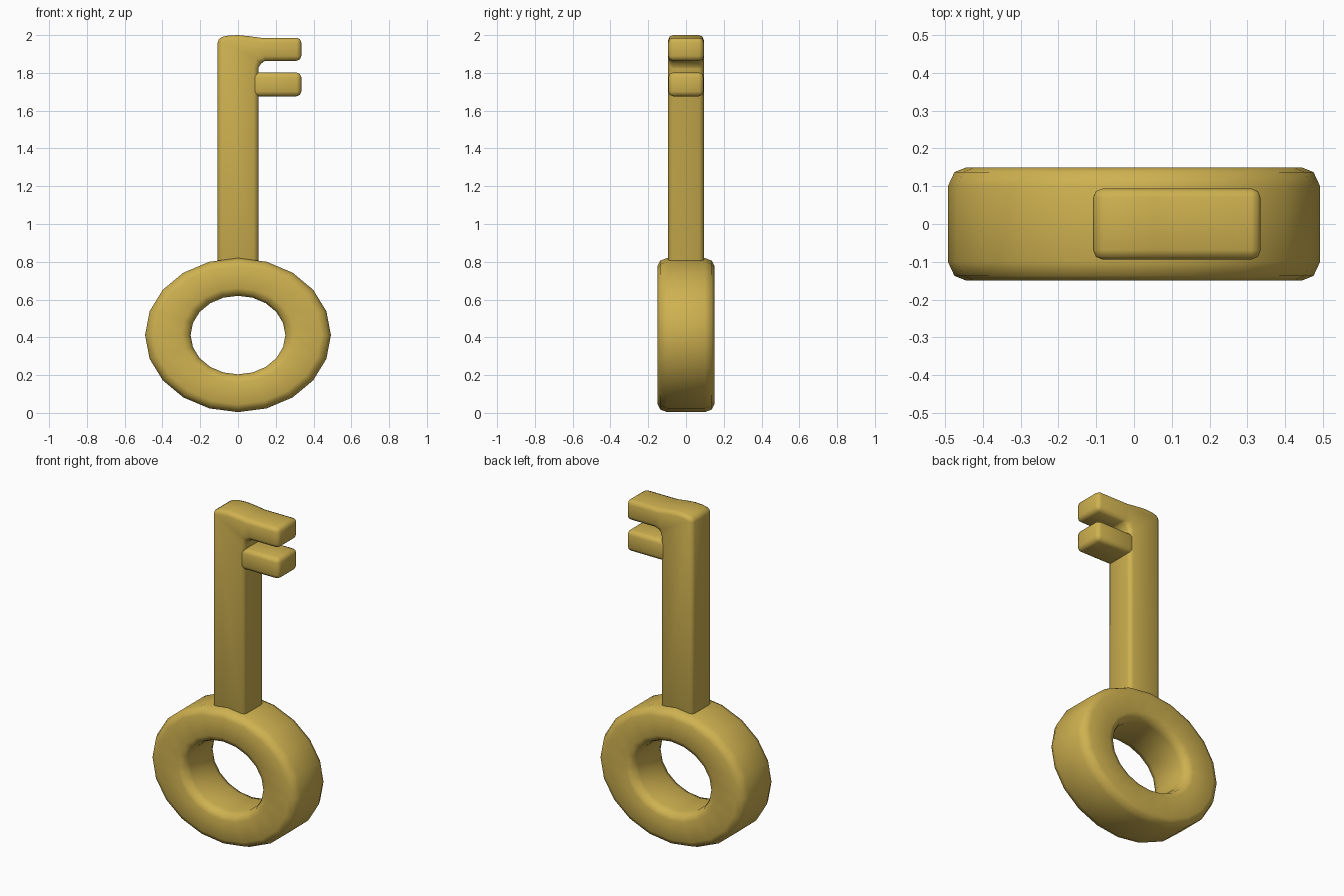
import bpy, bmesh
from math import sin, cos, tau

if "Cube" in bpy.data.objects:
    bpy.data.objects.remove(bpy.data.objects["Cube"])

gold = bpy.data.materials.new("gold")
gold.diffuse_color = (0.62, 0.44, 0.08, 1)
gold.use_nodes = True
gold.node_tree.nodes["Principled BSDF"].inputs["Base Color"].default_value = gold.diffuse_color


def finish(name, bm, bevel=0):
    bmesh.ops.recalc_face_normals(bm, faces=bm.faces)
    mesh = bpy.data.meshes.new(name)
    bm.to_mesh(mesh)
    bm.free()
    mesh.materials.append(gold)
    obj = bpy.data.objects.new(name, mesh)
    bpy.context.collection.objects.link(obj)
    mesh.shade_smooth()
    if bevel:
        mod = obj.modifiers.new("rounded_edges", "BEVEL")
        mod.width = bevel
        mod.segments = 2
        mod.limit_method = "ANGLE"
        mod.angle_limit = 0.7
    return obj


def slab(name, outline, half_depth, bevel):
    """Extrude an x-z outline along y and round its edges."""
    bm = bmesh.new()
    face = bm.faces.new([bm.verts.new((x, -half_depth, z)) for x, z in outline])
    ext = bmesh.ops.extrude_face_region(bm, geom=[face])["geom"]
    verts = [g for g in ext if isinstance(g, bmesh.types.BMVert)]
    bmesh.ops.translate(bm, verts=verts, vec=(0, 2 * half_depth, 0))
    return finish(name, bm, bevel)


# Oval ring handle: rounded section (radius factor, y) swept round 20 sides
half = [(0.51, 0.10), (0.54, 0.137), (0.61, 0.15), (0.90, 0.15), (0.965, 0.137), (1.0, 0.10)]
section = half + [(r, -y) for r, y in reversed(half)]
SIDES, RX, RZ, CZ = 20, 0.492, 0.408, 0.412
bm = bmesh.new()
rings = [[bm.verts.new((RX * r * cos(tau * i / SIDES), y, CZ + RZ * r * sin(tau * i / SIDES)))
          for r, y in section] for i in range(SIDES)]
n = len(section)
for i in range(SIDES):
    a, b = rings[i], rings[(i + 1) % SIDES]
    for j in range(n):
        k = (j + 1) % n
        bm.faces.new((a[j], a[k], b[k], b[j]))
finish("ring_handle", bm)

# Shaft with the upper tooth growing out of its softly crowned top
slab("shaft_and_upper_tooth", [
    (-0.108, 0.76), (0.108, 0.76), (0.108, 1.825), (0.117, 1.853), (0.145, 1.864),
    (0.335, 1.864), (0.335, 1.986), (0.12, 1.986), (0.06, 1.994), (0, 2.0),
    (-0.055, 1.997), (-0.108, 1.985)], 0.094, 0.025)

# Lower tooth
slab("lower_tooth", [(0.07, 1.676), (0.335, 1.676), (0.335, 1.802), (0.07, 1.802)], 0.093, 0.025)
